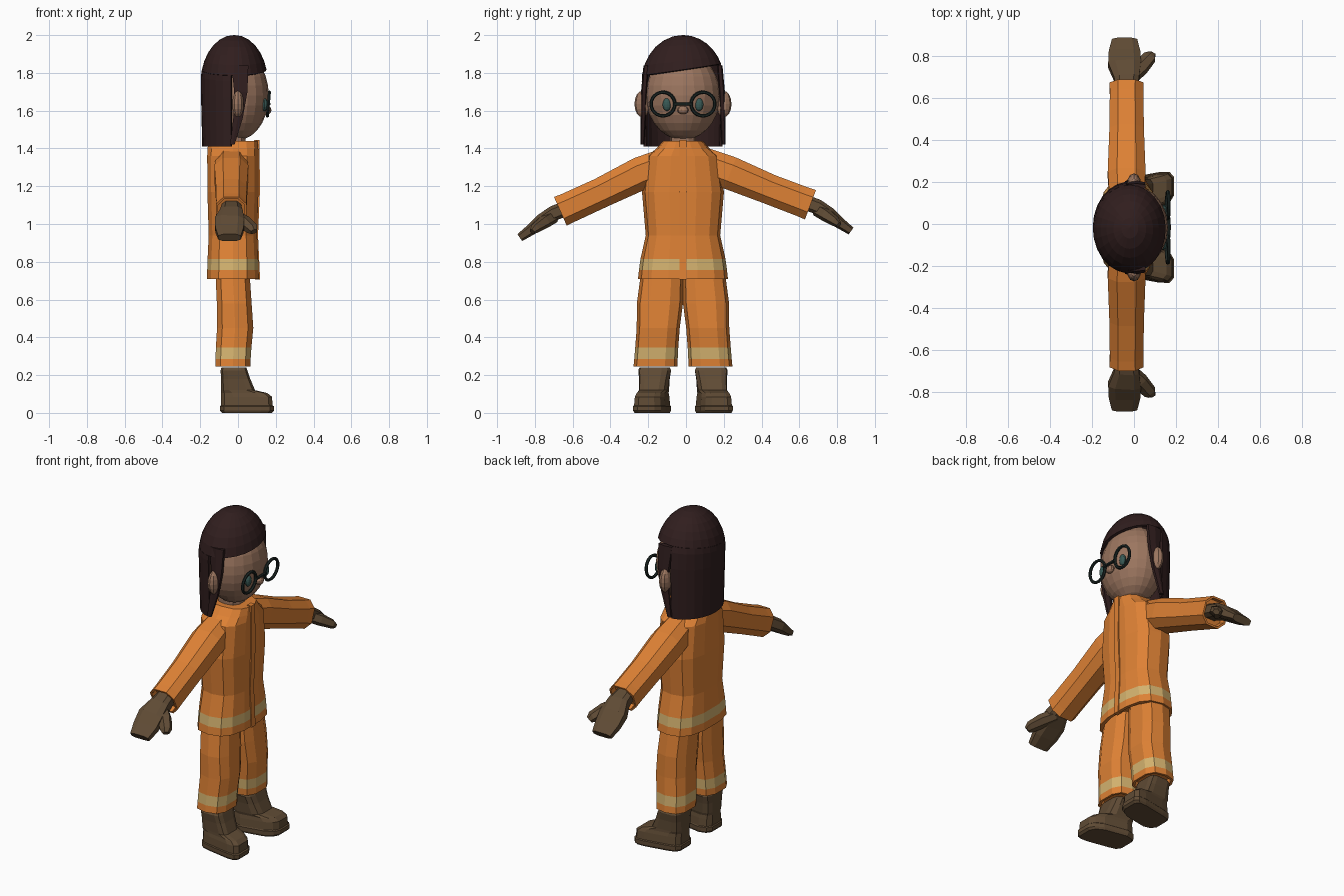
import bpy, bmesh
from math import sin, cos, pi, sqrt, copysign, radians
from mathutils import Vector

if "Cube" in bpy.data.objects:
    bpy.data.objects.remove(bpy.data.objects["Cube"])

CY = -0.016  # body centre line


def material(name, rgb):
    m = bpy.data.materials.new(name)
    m.diffuse_color = (*rgb, 1)
    m.use_nodes = True
    m.node_tree.nodes["Principled BSDF"].inputs["Base Color"].default_value = m.diffuse_color
    return m


ORANGE = material("orange_cloth", (0.73, 0.22, 0.035))
BAND = material("pale_band", (0.66, 0.45, 0.16))
SKIN = material("skin", (0.33, 0.18, 0.115))
HAIR = material("dark_hair", (0.03, 0.013, 0.013))
BROWN = material("brown_leather", (0.115, 0.07, 0.035))
FRAME = material("frame", (0.012, 0.02, 0.018))
IRIS = material("iris", (0.04, 0.1, 0.09))


def finish(name, bm, *mats):
    bmesh.ops.recalc_face_normals(bm, faces=bm.faces)
    me = bpy.data.meshes.new(name)
    bm.to_mesh(me)
    bm.free()
    ob = bpy.data.objects.new(name, me)
    for m in mats:
        me.materials.append(m)
    bpy.context.collection.objects.link(ob)
    return ob


def tube(name, path, mats, n=10, power=2.6, axis=None, hollow=False, band=None, warp=None):
    """Loft rounded sections; path rows are (x, y, z, half x, half across)."""
    bm = bmesh.new()
    pts = [Vector(p[:3]) for p in path]
    rings = []
    for i, p in enumerate(path):
        t = Vector(axis) if axis else (pts[min(i + 1, len(pts) - 1)] - pts[max(i - 1, 0)]).normalized()
        u = Vector((1, 0, 0))
        u = (u - t * u.dot(t)).normalized()
        v = t.cross(u)
        ring = []
        for k in range(n):
            a = 2 * pi * (k + 0.5) / n
            c, s = (copysign(abs(f) ** (2 / power), f) for f in (cos(a), sin(a)))
            ring.append(pts[i] + u * c * p[3] + v * s * p[4])
        # let the flattest points reach the full half widths
        fu = max(abs((q - pts[i]).dot(u)) for q in ring) / p[3]
        fv = max(abs((q - pts[i]).dot(v)) for q in ring) / p[4]
        ring = [pts[i] + u * (q - pts[i]).dot(u) / fu + v * (q - pts[i]).dot(v) / fv for q in ring]
        rings.append(ring)
    if hollow:  # rolled-in open end
        c, back = pts[-1], (pts[-2] - pts[-1]).normalized() * 0.04
        lip = [c + (q - c) * 0.87 for q in rings[-1]]
        rings += [lip, [q + back for q in lip]]
    vr = [[bm.verts.new(warp(q) if warp else q) for q in r] for r in rings]
    for i in range(len(vr) - 1):
        for k in range(n):
            j = (k + 1) % n
            f = bm.faces.new((vr[i][k], vr[i][j], vr[i + 1][j], vr[i + 1][k]))
            f.material_index = 1 if i == band else 0
    bm.faces.new(vr[0])
    bm.faces.new(vr[-1])
    return finish(name, bm, *mats)


def ball(name, loc, radii, mat, seg=16, rings=10):
    bm = bmesh.new()
    bmesh.ops.create_uvsphere(bm, u_segments=seg, v_segments=rings, radius=1)
    for v in bm.verts:
        v.co = Vector(c * r for c, r in zip(v.co, radii)) + Vector(loc)
    return finish(name, bm, mat)


# Jacket: collar, shoulders, waist, flared hem with band
torso = [(1.44, .105, .13), (1.40, .14, .134), (1.36, .19, .136), (1.17, .217, .135),
         (0.94, .197, .128), (0.815, .225, .134), (0.757, .233, .136), (0.71, .238, .138)]
tube("jacket", [(-.027, CY, z, hx, hy) for z, hy, hx in torso], (ORANGE, BAND),
     n=14, power=2.7, axis=(0, 0, -1), hollow=True, band=5)
tube("front_flap", [(x, CY, z, .014, .018) for z, x in
                    ((1.445, .1), (1.17, .102), (.94, .092), (.705, .103))],
     (ORANGE,), n=4, power=8, axis=(0, 0, -1))

# Sleeves and gloves, one arm a little higher than the other
for side, s, drop in (("right", -1, 0.0), ("left", 1, 0.035)):
    sh = -.006 if s > 0 else 0

    def P(y, z, x=-.035):
        lift = drop * min(1, max(0, (y - .22) / .44))
        return (x, s * (y + sh), z + lift)

    tube(side + "_sleeve", [(*P(.10, 1.32), .08, .085), (*P(.24, 1.268), .09, .088),
                            (*P(.45, 1.165), .082, .08), (*P(.62, 1.087), .08, .081),
                            (*P(.665, 1.067), .081, .083)],
         (ORANGE,), n=8, hollow=True)
    tube(side + "_glove", [(*P(.63, 1.085), .05, .04), (*P(.70, 1.057), .06, .04),
                           (*P(.765, 1.015, -.045), .078, .038), (*P(.82, .97, -.045), .075, .03),
                           (*P(.88, .928, -.045), .06, .022)], (BROWN,), n=8, power=3.2)
    tube(side + "_thumb", [(*P(.70, 1.04, -.02), .03, .035), (*P(.75, 1.01, .03), .035, .035),
                           (*P(.80, .975, .075), .03, .026), (*P(.815, .96, .085), .018, .016)],
         (BROWN,), n=6)

# Trouser legs and boots
for side, s in (("right", -1), ("left", 1)):
    leg = [(.76, .108, -.03, .112, .09), (.58, .122, -.02, .122, .092), (.45, .131, -.015, .114, .096),
           (.345, .139, -.023, .114, .094), (.285, .143, -.026, .115, .093), (.245, .146, -.027, .116, .093)]
    tube(side + "_trouser_leg", [(x, CY + s * y, z, hx, hy) for z, y, x, hy, hx in leg],
         (ORANGE, BAND), n=10, power=2.8, axis=(0, 0, -1), hollow=True, band=3)

    def splay(q, s=s):
        q.y += s * .27 * max(0, q.x - .02)
        return q

    boot = [(.0, -.085, .178, .08), (.012, -.095, .19, .086), (.035, -.095, .19, .086), (.04, -.09, .183, .082),
            (.085, -.09, .18, .078), (.105, -.09, .155, .074), (.12, -.09, .09, .076),
            (.18, -.09, .065, .08), (.225, -.092, .05, .087), (.24, -.088, .044, .08)]
    tube(side + "_boot", [((a + b) / 2, CY + s * .15, z, (b - a) / 2, h) for z, a, b, h in boot],
         (BROWN,), n=12, power=4, axis=(0, 0, 1), warp=splay)

# Head, neck, nose, ears, eyes
ball("head", (0, CY, 1.68), (.163, .197, .235), SKIN, 20, 14)
tube("neck", [(-.03, CY, 1.36, .07, .07), (-.03, CY, 1.52, .07, .07)], (SKIN,), n=10)
ball("nose", (.158, CY, 1.603), (.02, .03, .022), SKIN, 10, 6)
for side, s in (("right", -1), ("left", 1)):
    ball(side + "_ear", (0, CY + s * .215, 1.635), (.032, .042, .07), SKIN, 10, 8)
    ball(side + "_eye", (.14, CY + s * .085, 1.632), (.016, .023, .034), IRIS, 12, 8)
    # Round glasses frame, leaning slightly forward at the top
    bpy.ops.mesh.primitive_torus_add(major_segments=24, minor_segments=6, major_radius=.063,
                                     minor_radius=.009, location=(.161, CY + s * .106, 1.635),
                                     rotation=(0, radians(95), 0))
    bpy.context.object.name = side + "_glasses_rim"
    bpy.context.object.data.materials.append(FRAME)
tube("glasses_bridge", [(.166, CY + y, 1.636, .007, .008) for y in (-.048, .048)], (FRAME,), n=6)


# Hair: swept cap plus a long curtain round the back
def hair_point(a, z):
    d = (z - 1.75) / .243
    r = sqrt(max(0, 1 - d * d)) if d > 0 else 1 + .14 * (z - 1.75)
    return Vector((-.02 + .17 * r * cos(a), CY + .212 * r * sin(a), z))


def fringe(a):
    return 1.815 + .03 * sin(a)


def hair_sheet(name, angles, top, bottom, rows):
    bm = bmesh.new()
    grid = [[bm.verts.new(hair_point(a, bottom(a) + (top(a) - bottom(a)) * sin(pi / 2 * k / rows)))
             for k in range(rows + 1)] for a in angles]
    for c, d in zip(grid, grid[1:]):
        for k in range(rows):
            bm.faces.new((c[k], d[k], d[k + 1], c[k + 1]))
    bmesh.ops.remove_doubles(bm, verts=bm.verts, dist=.0005)
    ob = finish(name, bm, HAIR)
    m = ob.modifiers.new("thickness", "SOLIDIFY")
    m.thickness, m.offset = .015, 0


hair_sheet("hair_cap", [2 * pi * k / 24 for k in range(25)], lambda a: 1.993, fringe, 6)
hair_sheet("hair_curtain", [radians(95 + 170 * k / 12) for k in range(13)], fringe, lambda a: 1.41, 4)
for side, s in (("right", -1), ("left", 1)):
    tube(side + "_hair_lock", [(.01, CY + s * .195, 1.84, .045, .014), (.015, CY + s * .206, 1.70, .035, .016),
                               (.0, CY + s * .21, 1.56, .025, .014), (-.03, CY + s * .215, 1.42, .012, .01)],
         (HAIR,), n=6, axis=(0, 0, -1))
